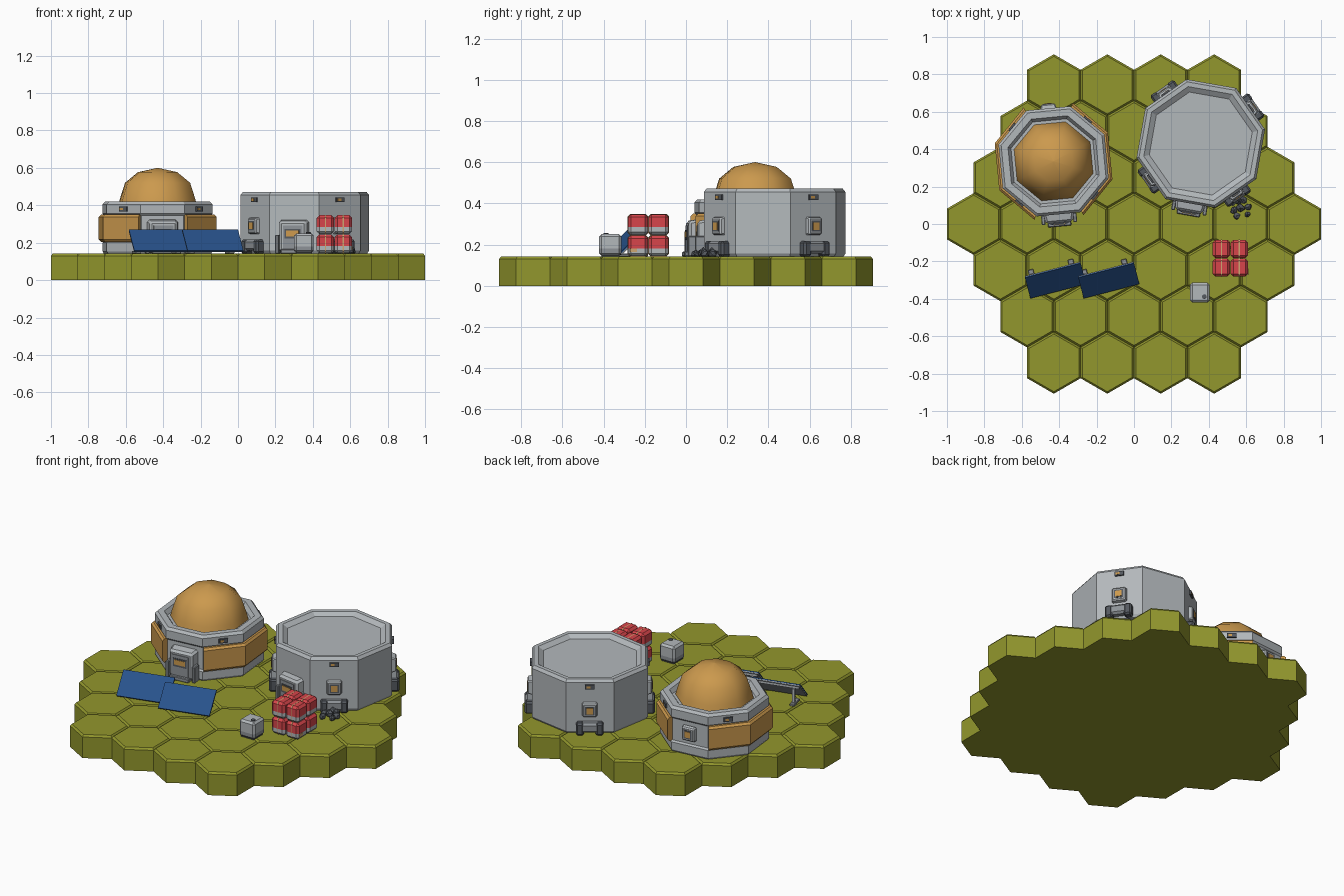
import bpy, bmesh, math, random
from mathutils import Matrix, Vector

if "Cube" in bpy.data.objects:
    bpy.data.objects.remove(bpy.data.objects["Cube"])

random.seed(4)
G = 0.142  # ground level on top of the tiles


def mat(name, r, g, b):
    m = bpy.data.materials.new(name)
    m.diffuse_color = (r, g, b, 1)
    m.use_nodes = True
    m.node_tree.nodes["Principled BSDF"].inputs["Base Color"].default_value = m.diffuse_color
    return m


GREEN = mat("moss green", .29, .31, .026)
LIGHT = mat("light grey", .45, .48, .50)
MID = mat("mid grey", .27, .29, .31)
DARK = mat("dark grey", .09, .10, .115)
ORANGE = mat("orange", .60, .32, .075)
BLUE = mat("panel blue", .021, .085, .26)
RED = mat("red", .68, .06, .07)
TAN = mat("strap tan", .62, .38, .17)


def finish(bm, name, mats, smooth=0):
    bmesh.ops.recalc_face_normals(bm, faces=bm.faces)
    me = bpy.data.meshes.new(name)
    bm.to_mesh(me)
    bm.free()
    for m in mats:
        me.materials.append(m)
    ob = bpy.data.objects.new(name, me)
    bpy.context.collection.objects.link(ob)
    if smooth:
        bpy.context.view_layer.objects.active = ob
        ob.select_set(True)
        bpy.ops.object.shade_smooth_by_angle(angle=math.radians(smooth))
        ob.select_set(False)
    return ob


def lathe(bm, c, profile, n, start):
    """Stack of n-sided rings given as (radius, z), capped at both ends."""
    rings = []
    for r, z in profile:
        rings.append([bm.verts.new((c[0] + r * math.cos(math.radians(start + 360 * i / n)),
                                    c[1] + r * math.sin(math.radians(start + 360 * i / n)), z))
                      for i in range(n)])
    for a, b in zip(rings, rings[1:]):
        for i in range(n):
            j = (i + 1) % n
            bm.faces.new((a[i], a[j], b[j], b[i]))
    bm.faces.new(rings[0])
    bm.faces.new(rings[-1])


def box(name, m, size, matrix, bevel=0.0, taper=1.0, split=None, lower=None):
    """Bevelled box; taper shrinks the outer (+y) side, split colours the lower part."""
    bm = bmesh.new()
    bmesh.ops.create_cube(bm, size=1)
    for v in bm.verts:
        k = taper if v.co.y > 0 else 1
        v.co = Vector((v.co.x * size[0] * k, v.co.y * size[1], v.co.z * size[2] * k))
    if bevel:
        bmesh.ops.bevel(bm, geom=bm.edges[:], offset=bevel, segments=1, affect='EDGES')
    if split is not None:
        bmesh.ops.bisect_plane(bm, geom=bm.verts[:] + bm.edges[:] + bm.faces[:],
                               plane_co=(0, 0, split), plane_no=(0, 0, 1))
        for f in bm.faces:
            f.material_index = int(f.calc_center_median().z < split)
    bm.transform(matrix)
    return finish(bm, name, [m, lower or m])


def at(x, y, z, yaw=0, tilt=0):
    return (Matrix.Translation((x, y, z)) @ Matrix.Rotation(math.radians(yaw), 4, 'Z')
            @ Matrix.Rotation(math.radians(tilt), 4, 'X'))


def on_wall(c, az, dist, z, side=0):
    """Frame on a wall: x along the wall, y outward."""
    return at(c[0], c[1], 0, az - 90) @ Matrix.Translation((side, dist, z))


# Hexagonal ground tiles, chamfered on top
bm = bmesh.new()
W = 2 / 7
R = W / math.sqrt(3)
for row in range(-3, 4):
    count = 7 - abs(row)
    for i in range(count):
        lathe(bm, ((i - (count - 1) / 2) * W, row * 1.5 * R),
              [(R, 0), (R, .13), (R - .011, G)], 6, 90)
finish(bm, "ground_tiles", [GREEN])


# Details shared by both buildings
def window(c, az, d, z):
    box("window_frame", LIGHT, (.088, .03, .092), on_wall(c, az, d + .008, z), .006, .85)
    box("window_recess", DARK, (.052, .006, .052), on_wall(c, az, d + .022, z))
    box("window_pane", ORANGE, (.036, .006, .036), on_wall(c, az, d + .025, z))


def vent(c, az, d, z):
    box("vent", DARK, (.052, .012, .026), on_wall(c, az, d + .003, z))
    box("vent_light", ORANGE, (.022, .006, .012), on_wall(c, az, d + .008, z, .008))


def door(c, az, d):
    box("door_frame", LIGHT, (.17, .07, .185), on_wall(c, az, d + .01, G + .092), .012, .86)
    box("door_panel", MID, (.105, .008, .125), on_wall(c, az, d + .046, G + .088))
    box("door_recess", DARK, (.085, .006, .05), on_wall(c, az, d + .05, G + .105))
    box("door_window", ORANGE, (.068, .006, .03), on_wall(c, az, d + .053, G + .107))
    box("door_step", MID, (.125, .05, .024), on_wall(c, az, d + .04, G + .012), .004)
    for s in (-1, 1):
        box("door_post", MID, (.02, .05, .10), on_wall(c, az, d + .025, G + .05, s * .085), .004)


# Large flat-roofed building
BIG, ROT = (.357, .43), 12.5
bm = bmesh.new()
lathe(bm, BIG, [(.342, G), (.352, G + .015), (.352, .455), (.338, .472), (.312, .472),
                (.282, .452)], 8, ROT)
finish(bm, "large_building", [LIGHT])
apo = .352 * math.cos(math.pi / 8)
door(BIG, ROT - 112.5, apo)
for k in range(4):
    az = ROT - 67.5 + 90 * k
    vent(BIG, az, apo, .43)
    window(BIG, az, apo, .29)
    box("wall_locker", MID, (.13, .05, .06), on_wall(BIG, az, apo + .012, G + .045), .012)
    for s in (-1, 1):
        box("locker_cap", DARK, (.045, .055, .075),
            on_wall(BIG, az, apo + .012, G + .038, s * .055), .01)

# Small domed building
SML, SROT = (-.43, .335), 28
bm = bmesh.new()
lathe(bm, SML, [(.30, G), (.308, G + .012), (.308, .20), (.298, .21), (.298, .345), (.308, .355),
                (.308, .405), (.293, .42), (.255, .42), (.238, .395)], 8, SROT)
finish(bm, "domed_building", [LIGHT])
bm = bmesh.new()
lathe(bm, SML, [(.222, .39), (.212, .43), (.182, .52), (.11, .577), (.002, .60)], 8, SROT)
finish(bm, "dome", [ORANGE], 50)
sapo = .308 * math.cos(math.pi / 8)
door(SML, SROT - 112.5, sapo)
window(SML, SROT + 67.5, sapo, .28)
for k in range(4):
    vent(SML, SROT - 67.5 + 90 * k, sapo, .38)

# Orange cladding wrapping three walls on each side
for side in (0, 180):
    bm = bmesh.new()
    loops = []
    for i, ang in enumerate((-61, -17 - 0, 28, 72)):
        a = math.radians(ang + side)
        sect = [(.285, .205), (.317, .205), (.329, .218), (.329, .338), (.317, .35), (.285, .35)]
        loops.append([bm.verts.new((SML[0] + r * math.cos(a), SML[1] + r * math.sin(a), z))
                      for r, z in sect])
    for a, b in zip(loops, loops[1:]):
        for i in range(6):
            j = (i + 1) % 6
            bm.faces.new((a[i], a[j], b[j], b[i]))
    bm.faces.new(loops[0])
    bm.faces.new(loops[-1])
    finish(bm, "wall_cladding", [ORANGE])

# Tilted solar panels on rear posts
for px in (-.42, -.135):
    base = at(px, -.302, .212, 14.5)
    tilted = base @ Matrix.Rotation(math.radians(44), 4, 'X')
    box("solar_backing", MID, (.305, .158, .008), tilted @ Matrix.Translation((0, 0, -.006)))
    box("solar_panel", BLUE, (.308, .16, .006), tilted)
    for s in (-.115, .105):
        box("solar_post", LIGHT, (.016, .016, .10), base @ Matrix.Translation((s, .06, -.022)))
        box("solar_foot", MID, (.03, .09, .014), base @ Matrix.Translation((s, .045, -.063)), .003)
    box("solar_rail", LIGHT, (.29, .014, .014), base @ Matrix.Translation((0, .052, .035)))

# Stack of strapped crates
for x in (.467, .563):
    for y in (-.233, -.133):
        for z in (G + .052, G + .155):
            box("crate", RED, (.092, .097, .10), at(x, y, z), .014, 1, -.012, LIGHT)
            box("crate_strap", TAN, (.018, .101, .103), at(x, y, z), .012)
box("crate_label", TAN, (.004, .035, .018), at(.609, -.255, G + .03))

# Storage box
box("storage_box", LIGHT, (.105, .108, .105), at(.352, -.367, G + .056), .012, 1, -.018, MID)
box("storage_base", DARK, (.085, .088, .012), at(.352, -.367, G + .006))
bm = bmesh.new()
lathe(bm, (.376, -.388), [(.013, G + .10), (.013, G + .113), (.009, G + .115)], 8, 0)
finish(bm, "storage_cap", [DARK])

# Loose rocks
for x, y, r in ((.525, .115, .02), (.56, .125, .024), (.585, .13, .022), (.61, .09, .022),
                (.535, .075, .022), (.57, .085, .026), (.55, .045, .02), (.605, .05, .018)):
    bm = bmesh.new()
    bmesh.ops.create_icosphere(bm, subdivisions=1, radius=r)
    for v in bm.verts:
        v.co *= random.uniform(.75, 1.2)
    bm.transform(at(x, y, G + r * .7, random.uniform(0, 360)))
    finish(bm, "rock", [DARK])
